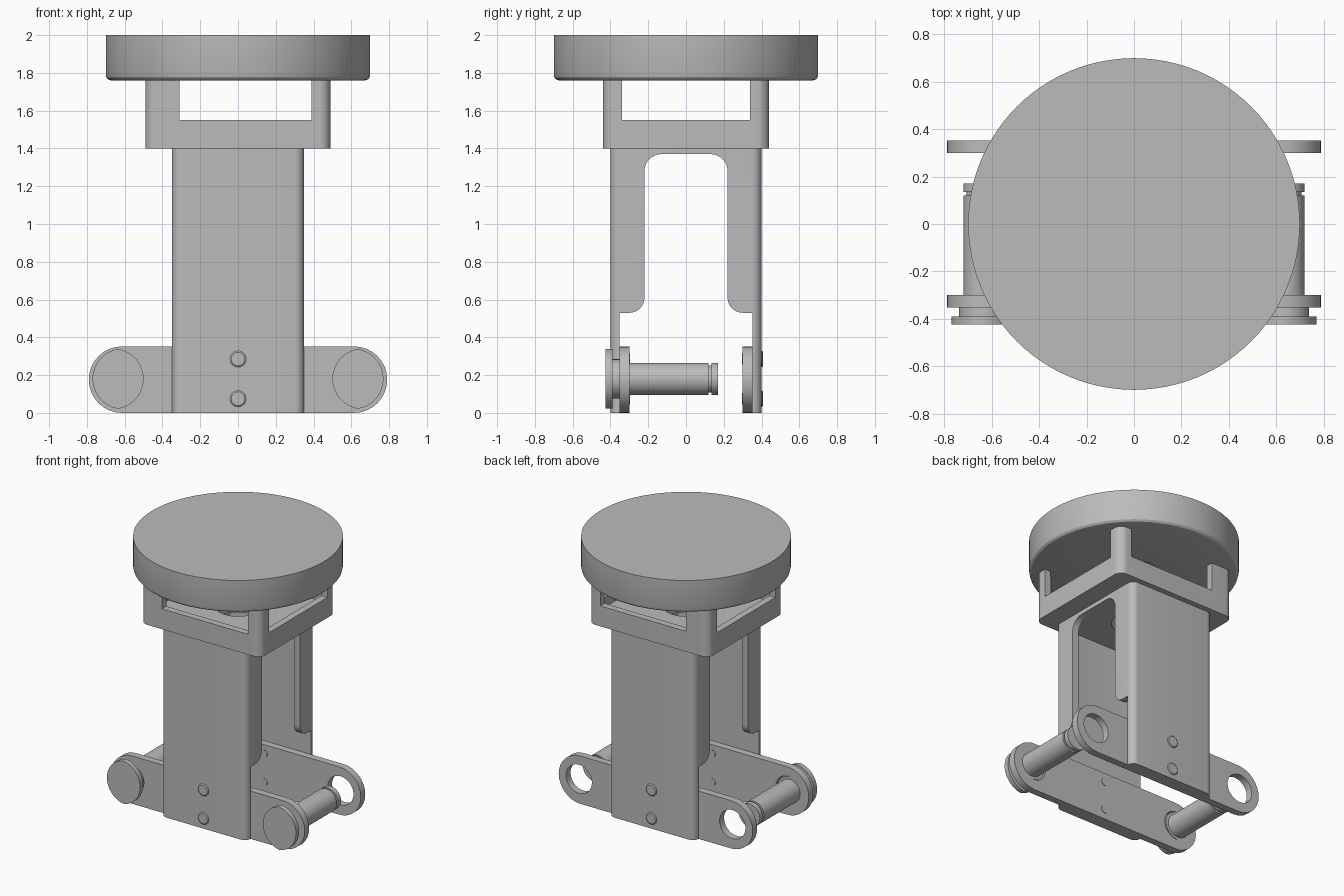
import bpy
import bmesh
from math import sin, cos, pi, radians, sqrt, atan2

cube = bpy.data.objects.get("Cube")
if cube:
    bpy.data.objects.remove(cube, do_unlink=True)

steel = bpy.data.materials.new("plain_grey_steel")
steel.use_nodes = True
GREY = (0.5, 0.5, 0.5, 1)
steel.diffuse_color = GREY
steel.node_tree.nodes["Principled BSDF"].inputs["Base Color"].default_value = GREY


def place(axis, u, v, t):
    """Map outline coordinates and depth to space for an extrusion axis."""
    return {"X": (t, u, v), "Y": (u, t, v), "Z": (u, v, t)}[axis]


def finish(name, bm):
    bmesh.ops.recalc_face_normals(bm, faces=bm.faces)
    mesh = bpy.data.meshes.new(name)
    bm.to_mesh(mesh)
    bm.free()
    mesh.materials.append(steel)
    obj = bpy.data.objects.new(name, mesh)
    bpy.context.collection.objects.link(obj)
    return obj


def prism(name, outline, axis, lo, hi):
    bm = bmesh.new()
    low = [bm.verts.new(place(axis, u, v, lo)) for u, v in outline]
    high = [bm.verts.new(place(axis, u, v, hi)) for u, v in outline]
    bm.faces.new(low)
    bm.faces.new(high)
    n = len(outline)
    for i in range(n):
        j = (i + 1) % n
        bm.faces.new((low[i], low[j], high[j], high[i]))
    return finish(name, bm)


def lathe(name, profile, axis, cu, cv, steps=48):
    """Solid of revolution from (radius, depth) pairs, capped at both ends."""
    bm = bmesh.new()
    rings = [[bm.verts.new(place(axis, cu + r * cos(2 * pi * k / steps),
                                 cv + r * sin(2 * pi * k / steps), t))
              for k in range(steps)] for r, t in profile]
    for a, b in zip(rings, rings[1:]):
        for k in range(steps):
            j = (k + 1) % steps
            bm.faces.new((a[k], a[j], b[j], b[k]))
    bm.faces.new(rings[0])
    bm.faces.new(rings[-1])
    return finish(name, bm)


def arc(cu, cv, r, start, end, n=8):
    return [(cu + r * cos(radians(start + (end - start) * i / n)),
             cv + r * sin(radians(start + (end - start) * i / n)))
            for i in range(n + 1)]


def rounded(hw, hh, r):
    """Rounded rectangle centred on the origin."""
    points = []
    for i, (su, sv) in enumerate(((1, 1), (-1, 1), (-1, -1), (1, -1))):
        points += arc(su * (hw - r), sv * (hh - r), r, 90 * i, 90 * i + 90)
    return points


def box(u0, u1, v0, v1):
    return [(u0, v0), (u1, v0), (u1, v1), (u0, v1)]


def cut(obj, *cutters):
    bpy.context.view_layer.objects.active = obj
    for cutter in cutters:
        mod = obj.modifiers.new("cut", "BOOLEAN")
        mod.operation = "DIFFERENCE"
        mod.solver = "EXACT"
        mod.object = cutter
        bpy.ops.object.modifier_apply(modifier=mod.name)
        bpy.data.objects.remove(cutter, do_unlink=True)
    return obj


parts = []

# Round top with softened lower rim and a central bore underneath
parts.append(lathe("round_top", [(0.17, 1.83), (0.17, 1.76), (0.67, 1.76), (0.685, 1.764),
                                 (0.696, 1.775), (0.70, 1.79), (0.70, 2.0)], "Z", 0, 0, 96))

# Open cage: four corner posts on a tray with a central hole
cage = prism("top_cage", rounded(0.49, 0.44, 0.06), "Z", 1.40, 1.76)
parts.append(cut(
    cage,
    prism("cavity", rounded(0.44, 0.39, 0.02), "Z", 1.48, 1.9),
    prism("front_window", box(-0.31, 0.39, 1.55, 1.9), "Y", -1, 1),
    prism("side_window", box(-0.34, 0.34, 1.55, 1.9), "X", -1, 1),
    lathe("hole", [(0.15, 1.3), (0.15, 1.6)], "Z", 0, 0)))

# Sheet column: front and back plates with side flanges
column = prism("column", rounded(0.35, 0.40, 0.05), "Z", 0, 1.40)
half = [(0.351, -0.1), (0.351, 0.53)] + arc(0.30, 0.61, 0.08, 270, 180) + arc(0.13, 1.28, 0.09, 0, 90)
opening = half + [(-u, v) for u, v in reversed(half)]
parts.append(cut(
    column,
    prism("cavity", rounded(0.30, 0.35, 0.02), "Z", -0.1, 1.37),
    prism("side_opening", opening, "X", -1, 1),
    lathe("hole", [(0.15, 1.3), (0.15, 1.5)], "Z", 0, 0)))

# Link plates with rounded ends and pin holes
PIN_X, PIN_Z = 0.625, 0.18
for side, name in ((-1, "front"), (1, "back")):
    lo, hi = sorted((side * 0.30, side * 0.352))
    link = prism(name + "_link", [(u, v + 0.176) for u, v in rounded(0.79, 0.176, 0.1759)], "Y", lo, hi)
    parts.append(cut(link, *[lathe("hole", [(0.105, lo - 0.1), (0.105, hi + 0.1)], "Y", s * PIN_X, PIN_Z)
                             for s in (-1, 1)]))
    # Rivets through plate and link
    for label, z in (("lower", 0.075), ("upper", 0.285)):
        parts.append(lathe(f"{name}_{label}_rivet",
                           [(0.03, side * 0.297), (0.03, side * 0.36), (0.043, side * 0.36),
                            (0.043, side * 0.403), (0.036, side * 0.408)], "Y", 0, z, 24))

# Grooved pins with lens-shaped heads
for s, name in ((-1, "right"), (1, "left")):
    x = s * (PIN_X + 0.01)
    parts.append(lathe(name + "_pin", [(0.104, -0.392), (0.104, -0.30), (0.085, -0.30), (0.085, 0.12),
                                       (0.072, 0.12), (0.072, 0.135), (0.085, 0.135),
                                       (0.085, 0.17)], "Y", x, PIN_Z))
    R, D = 0.16, 0.025
    a = 180 - atan2(sqrt(R * R - D * D), -D) * 180 / pi
    a = 90 - (90 - a)
    lens = arc(x - D, PIN_Z, R, -a, a, 24) + arc(x + D, PIN_Z, R, 180 - a, 180 + a, 24)[1:-1]
    parts.append(prism(name + "_pin_head", lens, "Y", -0.425, -0.39))

# Smooth the curved surfaces and keep the edges crisp
bpy.ops.object.select_all(action="DESELECT")
for obj in parts:
    obj.select_set(True)
bpy.context.view_layer.objects.active = parts[0]
bpy.ops.object.shade_smooth_by_angle(angle=radians(30))
